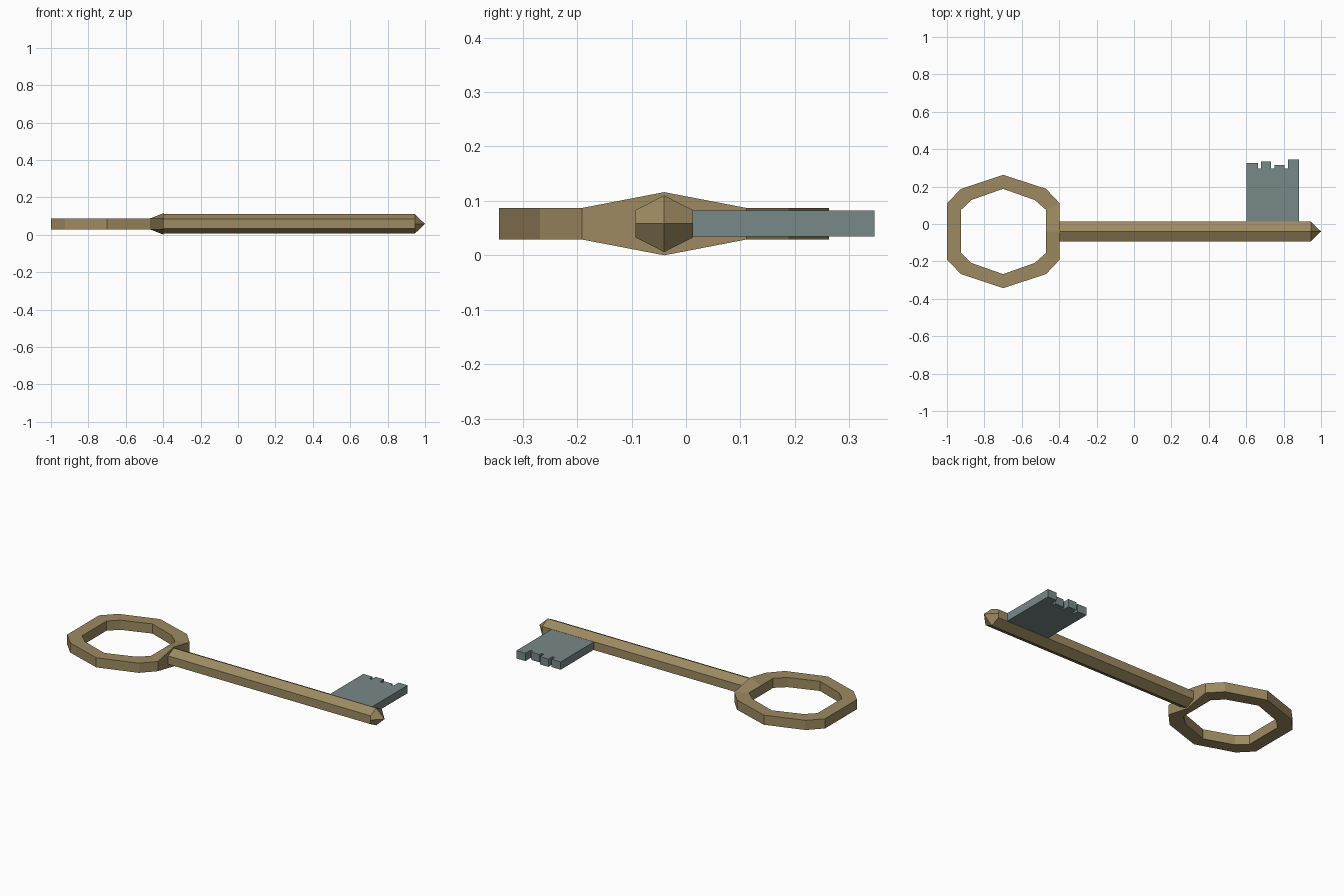
import bpy

if "Cube" in bpy.data.objects:
    bpy.data.objects.remove(bpy.data.objects["Cube"])

CY, CZ = -0.04, 0.058   # key axis


def material(name, color):
    m = bpy.data.materials.new(name)
    m.diffuse_color = color
    m.use_nodes = True
    m.node_tree.nodes["Principled BSDF"].inputs["Base Color"].default_value = m.diffuse_color
    return m


def build(name, verts, faces, mat):
    me = bpy.data.meshes.new(name)
    me.from_pydata(verts, [], faces)
    me.update()
    ob = bpy.data.objects.new(name, me)
    bpy.context.collection.objects.link(ob)
    me.materials.append(mat)
    bpy.context.view_layer.objects.active = ob
    ob.select_set(True)
    bpy.ops.object.mode_set(mode='EDIT')
    bpy.ops.mesh.select_all(action='SELECT')
    bpy.ops.mesh.normals_make_consistent(inside=False)
    bpy.ops.object.mode_set(mode='OBJECT')
    ob.select_set(False)
    return ob


brass = material("brass", (0.34, 0.255, 0.12, 1))
steel = material("steel", (0.19, 0.25, 0.25, 1))

# Bow: ring of quads; the outer edge swells where it meets the shaft
outer = [(-0.398, 0), (-0.398, 0.151), (-0.47, 0.228), (-0.70, 0.303), (-0.925, 0.228), (-1, 0.151)]
inner = [(-0.47, 0), (-0.47, 0.115), (-0.53, 0.168), (-0.70, 0.228), (-0.87, 0.168), (-0.925, 0.115)]


def mirrored(pts):
    return pts + [(x, -y) for x, y in reversed(pts[1:])]


verts, faces = [], []
for i, ((ox, oy), (ix, iy)) in enumerate(zip(mirrored(outer), mirrored(inner))):
    h = 0.058 if i == 0 else 0.029
    verts += [(ox, CY + oy, CZ + h), (ix, CY + iy, CZ + 0.029),
              (ix, CY + iy, CZ - 0.029), (ox, CY + oy, CZ - h)]
n = len(verts) // 4
for i in range(n):
    a, b = 4 * i, 4 * ((i + 1) % n)
    for k in range(4):
        j = (k + 1) % 4
        faces.append((a + k, a + j, b + j, b + k))
build("bow", verts, faces, brass)

# Shaft: six-sided bar with side midpoints, ending in a four-faced point
section = [(0, 0.052), (0.053, 0.025), (0.053, 0), (0.053, -0.025),
           (0, -0.052), (-0.053, -0.025), (-0.053, 0), (-0.053, 0.025)]
verts = [(x, CY + y, CZ + z) for x in (-0.41, 0.945) for y, z in section]
verts.append((1, CY, CZ))
faces = [tuple(range(8))]
faces += [(i, (i + 1) % 8, 8 + (i + 1) % 8, 8 + i) for i in range(8)]
faces += [(16, 8 + i, 9 + i, 8 + (i + 2) % 8) for i in range(0, 8, 2)]
build("shaft", verts, faces, brass)

# Bit: flat plate with four teeth of differing length
teeth = [(0.602, 0.663, 0.327), (0.678, 0.733, 0.335), (0.75, 0.805, 0.315), (0.823, 0.883, 0.346)]
profile = [(0.883, 0.005), (0.602, 0.005)]
for k, (x0, x1, y) in enumerate(teeth):
    if k > 0:
        profile.append((x0, 0.298))
    profile += [(x0, y), (x1, y)]
    if k < 3:
        profile.append((x1, 0.298))
n = len(profile)
verts = [(x, y, z) for z in (0.035, 0.082) for x, y in profile]
faces = [tuple(range(n)), tuple(range(2 * n - 1, n - 1, -1))]
faces += [(i, (i + 1) % n, n + (i + 1) % n, n + i) for i in range(n)]
build("bit", verts, faces, steel)
